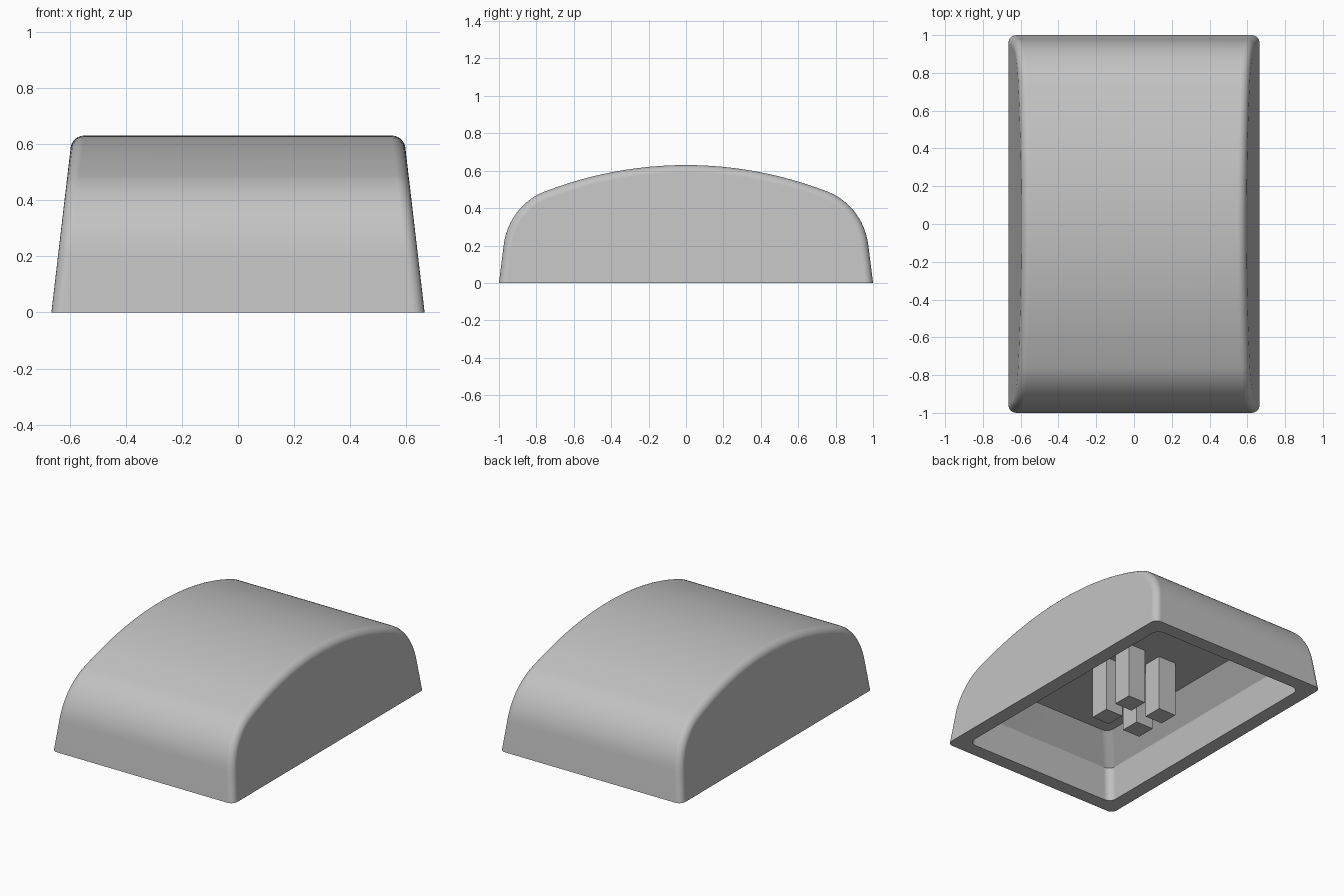
import bpy, bmesh
from math import sin, cos, pi, radians
from mathutils import Vector

if "Cube" in bpy.data.objects:
    bpy.data.objects.remove(bpy.data.objects["Cube"])

GREY = (0.54, 0.54, 0.54, 1)
mat = bpy.data.materials.new("light grey plastic")
mat.use_nodes = True
mat.diffuse_color = GREY
mat.node_tree.nodes["Principled BSDF"].inputs["Base Color"].default_value = GREY


def finish(bm, name):
    bmesh.ops.recalc_face_normals(bm, faces=bm.faces)
    mesh = bpy.data.meshes.new(name)
    bm.to_mesh(mesh)
    bm.free()
    mesh.materials.append(mat)
    obj = bpy.data.objects.new(name, mesh)
    bpy.context.collection.objects.link(obj)
    return obj


def half_profile():
    """Outline from the bottom edge up to the crown, as (y, z)."""
    a, c, b = Vector((0.975, 0.2)), Vector((0.951, 0.41)), Vector((0.76, 0.487))
    pts = [Vector((1, 0))]
    n = 12
    for i in range(n + 1):  # circular shoulder
        t = i / n
        w0, w1, w2 = (1 - t) ** 2, 2 * t * (1 - t) * 0.857, t * t
        pts.append((a * w0 + c * w1 + b * w2) / (w0 + w1 + w2))
    for i in range(1, 13):  # shallow crown
        y = 0.76 * (1 - i / 12)
        pts.append(Vector((y, 0.63 - 2.08 + (2.08 ** 2 - y * y) ** 0.5)))
    return pts


def rounded_ring(bm, hx, hy, z, r, seg=6):
    ring = []
    for q, (sx, sy) in enumerate([(1, 1), (-1, 1), (-1, -1), (1, -1)]):
        for i in range(seg + 1):
            a = (q + i / seg) * pi / 2
            ring.append(bm.verts.new((sx * (hx - r) + r * cos(a),
                                      sy * (hy - r) + r * sin(a), z)))
    return ring


def bridge(bm, one, two):
    for i in range(len(one)):
        j = (i + 1) % len(one)
        bm.faces.new((one[i], one[j], two[j], two[i]))


# Domed outer body with leaning, flat ends
bm = bmesh.new()
half = half_profile()
profile = half + [Vector((-p.x, p.y)) for p in reversed(half[:-1])]
ends = [[bm.verts.new((s * (0.665 - 0.117 * p.y), p.x, p.y)) for p in profile]
        for s in (1, -1)]
bridge(bm, *ends)
caps = [bm.faces.new(e) for e in ends]
bmesh.ops.recalc_face_normals(bm, faces=bm.faces)

# Round the rim of both ends, leaving the bottom edge crisp
rim = [e for f in caps for e in f.edges if max(v.co.z for v in e.verts) > 0.001]
bmesh.ops.bevel(bm, geom=rim, offset=0.042, offset_type='OFFSET', segments=6,
                profile=0.5, affect='EDGES', clamp_overlap=True)

# Open the underside and form the hollow
bottom = [f for f in bm.faces if all(abs(v.co.z) < 0.0005 for v in f.verts)]
bmesh.ops.delete(bm, geom=bottom, context='FACES')
outer_edges = [e for e in bm.edges if e.is_boundary]
rings = [rounded_ring(bm, *spec) for spec in (
    (0.57, 0.905, 0, 0.05), (0.545, 0.88, 0.21, 0.05), (0.415, 0.745, 0.37, 0.05))]
for lower, upper in zip(rings, rings[1:]):
    bridge(bm, lower, upper)
bm.faces.new(rings[-1])
inner_edges = [bm.edges.get((v, rings[0][i - 1])) for i, v in enumerate(rings[0])]
bmesh.ops.triangle_fill(bm, edges=outer_edges + inner_edges, use_beauty=True)
shell = finish(bm, "cap_shell")

bpy.ops.object.select_all(action='DESELECT')
shell.select_set(True)
bpy.context.view_layer.objects.active = shell
bpy.ops.object.shade_smooth_by_angle(angle=radians(28))
weighted = shell.modifiers.new("weighted normals", 'WEIGHTED_NORMAL')
weighted.keep_sharp = True

# Four square prongs of the mounting stem
for side, sx in (("left", 1), ("right", -1)):
    for place, sy in (("front", -1), ("back", 1)):
        bm = bmesh.new()
        bmesh.ops.create_cube(bm, size=1)
        for v in bm.verts:
            v.co = Vector((sx * 0.122 + v.co.x * 0.13, sy * 0.108 + v.co.y * 0.13,
                           (v.co.z + 0.5) * 0.372))
        finish(bm, f"stem_prong_{place}_{side}")
